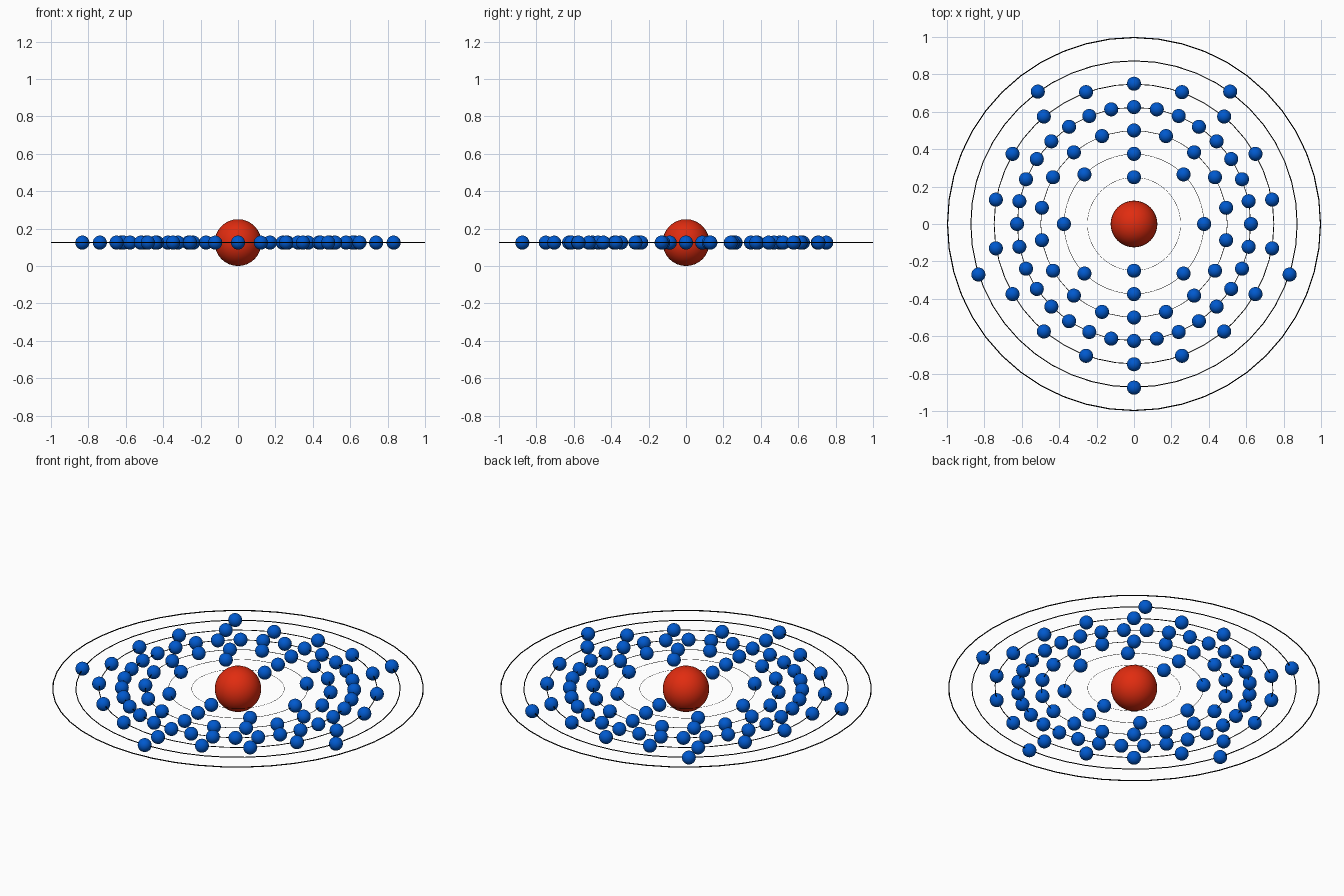
import bpy
from math import sin, cos, pi

if "Cube" in bpy.data.objects:
    bpy.data.objects.remove(bpy.data.objects["Cube"])

Z = 0.125          # height of the orbital plane
STEP = 0.125       # spacing between shells
SHELLS = [2, 8, 18, 32, 18, 5, 0]   # electrons per shell, inner to outer


def material(name, rgb):
    m = bpy.data.materials.new(name)
    m.diffuse_color = (*rgb, 1)
    m.use_nodes = True
    m.node_tree.nodes["Principled BSDF"].inputs["Base Color"].default_value = m.diffuse_color
    return m


def sphere(name, radius, loc, mat):
    bpy.ops.mesh.primitive_uv_sphere_add(segments=32, ring_count=16, radius=radius, location=loc)
    ob = bpy.context.object
    ob.name = name
    ob.data.materials.append(mat)
    bpy.ops.object.shade_smooth()
    return ob


red = material("red", (0.75, 0.025, 0.005))
blue = material("blue", (0.0, 0.1, 0.62))
black = material("black", (0.0, 0.0, 0.0))

# Central nucleus
sphere("nucleus", 0.125, (0, 0, Z), red)

# One electron mesh shared by every copy
electron = sphere("electron", 0.0375, (0, 0, Z), blue)
electron_mesh = electron.data
bpy.data.objects.remove(electron)

for i, count in enumerate(SHELLS):
    radius = STEP * (i + 2)

    # Thin orbit ring, thickness growing with its radius
    minor = 0.003 * radius
    bpy.ops.mesh.primitive_torus_add(major_segments=48, minor_segments=12, major_radius=radius - minor,
                                     minor_radius=minor, location=(0, 0, Z))
    ring = bpy.context.object
    ring.name = f"orbit_ring_{i + 1}"
    ring.data.materials.append(black)
    bpy.ops.object.shade_smooth()

    # Electrons evenly spaced, starting at the front
    for k in range(count):
        a = -pi / 2 + 2 * pi * k / count
        ob = bpy.data.objects.new(f"electron_{i + 1}_{k + 1}", electron_mesh)
        ob.location = (radius * cos(a), radius * sin(a), Z)
        bpy.context.collection.objects.link(ob)
